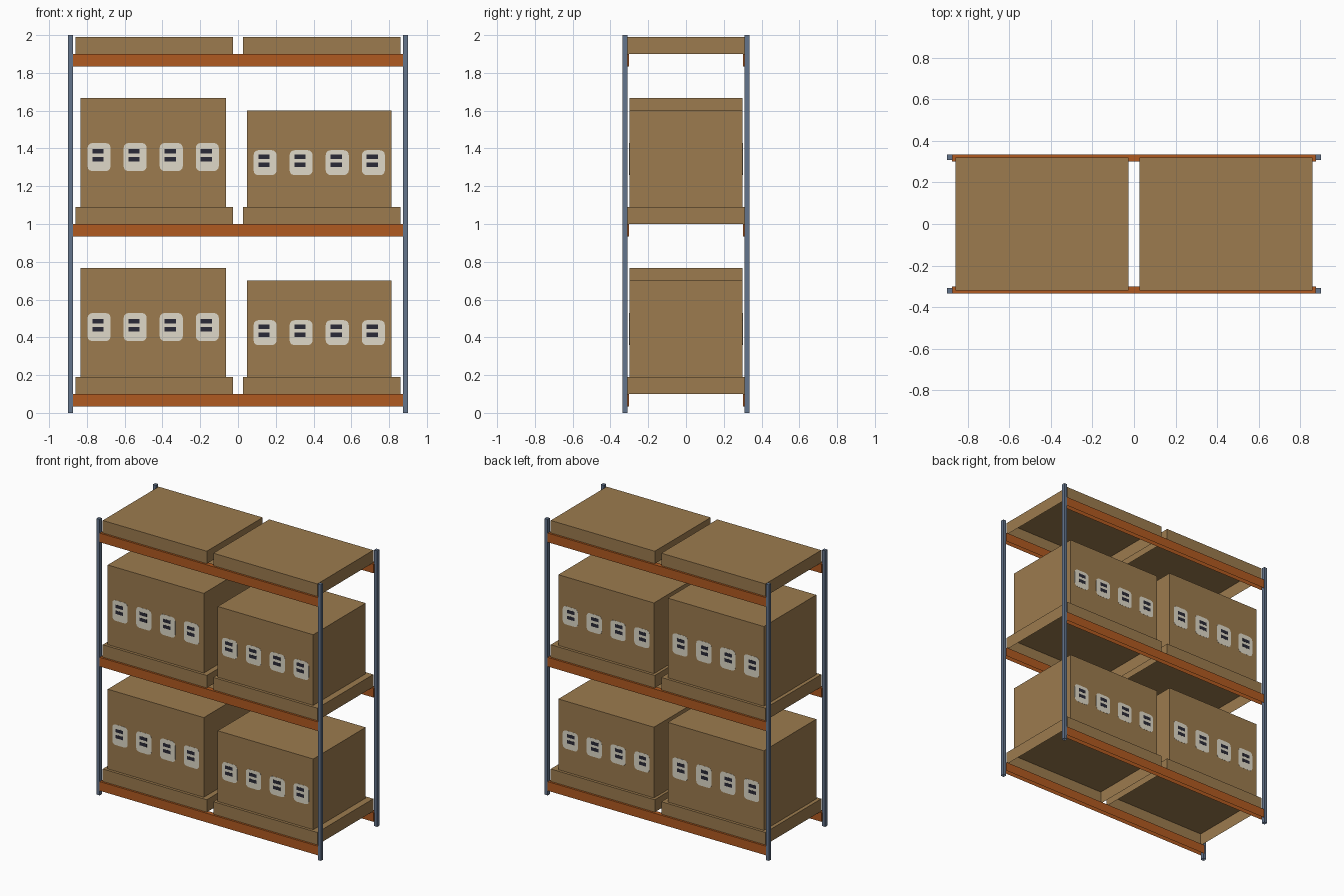
import bpy, bmesh, math

if "Cube" in bpy.data.objects:
    bpy.data.objects.remove(bpy.data.objects["Cube"])


def material(name, hex_code):
    def lin(c):
        return c / 12.92 if c <= 0.04045 else ((c + 0.055) / 1.055) ** 2.4
    m = bpy.data.materials.new(name)
    rgb = [lin(int(hex_code[i:i + 2], 16) / 255) for i in (0, 2, 4)]
    m.diffuse_color = (*rgb, 1)
    m.use_nodes = True
    m.node_tree.nodes["Principled BSDF"].inputs["Base Color"].default_value = m.diffuse_color
    return m


STEEL = material("blue grey steel", "64758C")
ORANGE = material("orange beam", "B05A20")
BROWN = material("cardboard brown", "9C7B4E")
CREAM = material("label cream", "DFD9C8")
INK = material("dark ink", "2A2A37")


def finish(name, bm, mat):
    mesh = bpy.data.meshes.new(name)
    bm.to_mesh(mesh)
    bm.free()
    mesh.materials.append(mat)
    obj = bpy.data.objects.new(name, mesh)
    bpy.context.collection.objects.link(obj)
    return obj


def box(name, x, y, z, mat, open_bottom=True):
    """Box from (min, max) ranges on each axis, optionally without an underside."""
    bm = bmesh.new()
    bmesh.ops.create_cube(bm, size=1)
    for v in bm.verts:
        for i, (lo, hi) in enumerate((x, y, z)):
            v.co[i] = lo if v.co[i] < 0 else hi
    bm.normal_update()
    if open_bottom:
        under = [f for f in bm.faces if f.normal.z < -0.5]
        bmesh.ops.delete(bm, geom=under, context='FACES')
    return finish(name, bm, mat)


def rounded_plate(name, cx, cz, w, h, r, y0, y1, mat):
    """Thin rounded rectangle in the xz plane, extruded from y0 to y1."""
    bm = bmesh.new()
    verts = []
    for k, (sx, sz) in enumerate(((1, 1), (-1, 1), (-1, -1), (1, -1))):
        for j in range(4):
            a = math.radians(90 * k + 30 * j)
            verts.append(bm.verts.new((cx + sx * (w / 2 - r) + r * math.cos(a), y0,
                                       cz + sz * (h / 2 - r) + r * math.sin(a))))
    face = bm.faces.new(verts)
    ext = bmesh.ops.extrude_face_region(bm, geom=[face])
    for v in ext["geom"]:
        if isinstance(v, bmesh.types.BMVert):
            v.co.y = y1
    bmesh.ops.recalc_face_normals(bm, faces=bm.faces)
    return finish(name, bm, mat)


def span(s, a, b):
    return tuple(sorted((s * a, s * b)))


# Four uprights
for sx in (-1, 1):
    for sy in (-1, 1):
        box("upright", span(sx, 0.874, 0.899), span(sy, 0.309, 0.335), (0, 2), STEEL)

# Carton data: x centre, width, height
CARTONS = ((-0.449, 0.77, 0.577), (0.43, 0.766, 0.512))
HALF_DEPTH = 0.30

for level, shelf in enumerate((0.10, 1.00, 1.90)):
    # Front and back beams, folded sheet open underneath
    for sy in (-1, 1):
        box("shelf_beam", (-0.876, 0.876), span(sy, 0.301, 0.3345),
            (shelf - 0.066, shelf), ORANGE)
    # Two trays per shelf, open underneath
    for sx in (-1, 1):
        box("tray", span(sx, 0.026, 0.86), (-0.32, 0.32), (shelf, shelf + 0.09), BROWN)
    if level == 2:
        continue
    # Cartons with labels on front and back
    base = shelf + 0.09
    for cx, w, h in CARTONS:
        box("carton", (cx - w / 2, cx + w / 2), (-HALF_DEPTH, HALF_DEPTH),
            (base, base + h), BROWN)
        lz = base + 0.458 * h
        for sy in (-1, 1):
            for i in range(4):
                lx = cx + (i - 1.5) * 0.191
                rounded_plate("label", lx, lz, 0.122, 0.258 * h, 0.025,
                              sy * 0.299, sy * 0.3008, CREAM)
                for dz in (0.031, -0.012):
                    box("label_bar", (lx - 0.035, lx + 0.024), span(sy, 0.300, 0.3015),
                        (lz + dz - 0.012, lz + dz + 0.012), INK, False)
